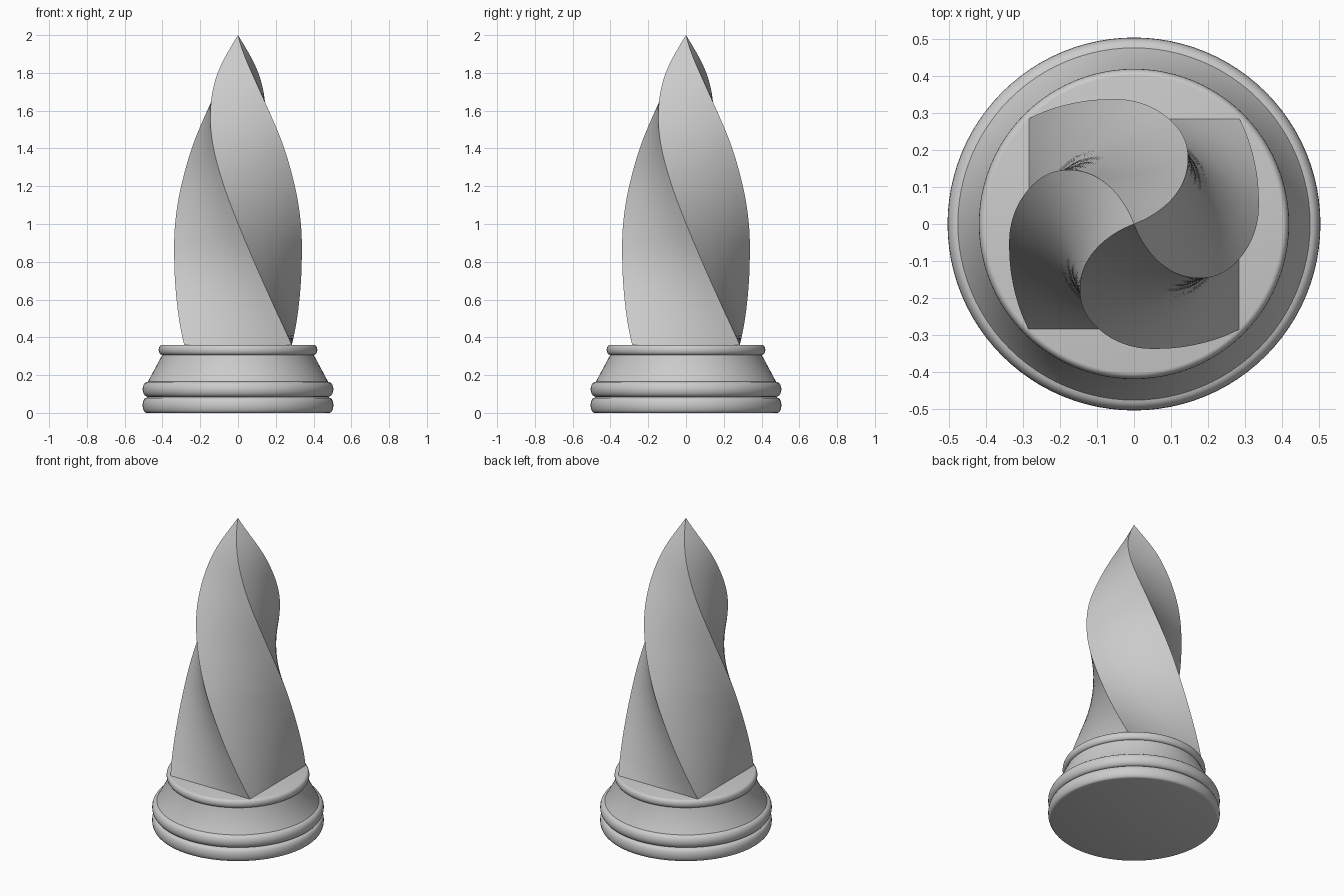
import bpy, bmesh
from math import sin, cos, pi, radians

if "Cube" in bpy.data.objects:
    bpy.data.objects.remove(bpy.data.objects["Cube"])


def finish(name, bm, angle):
    bmesh.ops.remove_doubles(bm, verts=bm.verts, dist=0.0002)
    bmesh.ops.recalc_face_normals(bm, faces=bm.faces)
    me = bpy.data.meshes.new(name)
    bm.to_mesh(me)
    bm.free()
    ob = bpy.data.objects.new(name, me)
    bpy.context.collection.objects.link(ob)
    bpy.ops.object.select_all(action='DESELECT')
    ob.select_set(True)
    bpy.context.view_layer.objects.active = ob
    bpy.ops.object.shade_smooth_by_angle(angle=radians(angle))
    return ob


def loft(bm, rings):
    loops = [[bm.verts.new(p) for p in ring] for ring in rings]
    n = len(loops[0])
    for a, b in zip(loops, loops[1:]):
        for i in range(n):
            j = (i + 1) % n
            bm.faces.new((a[i], a[j], b[j], b[i]))
    return loops


def bead(z0, z1, r_in, r_out, steps=10):
    # half-round moulding
    return [(r_in + (r_out - r_in) * sin(pi * k / steps),
             (z0 + z1) / 2 - (z1 - z0) / 2 * cos(pi * k / steps))
            for k in range(steps + 1)]


# Turned base: two beads, sloping collar, top ring
profile = (bead(0, 0.08, 0.485, 0.505) + bead(0.085, 0.165, 0.477, 0.505)
           + [(0.402, 0.305)] + bead(0.307, 0.36, 0.402, 0.42))
bm = bmesh.new()
N = 96
loops = loft(bm, [[(r * cos(2 * pi * i / N), r * sin(2 * pi * i / N), z)
                   for i in range(N)] for r, z in profile])
bm.faces.new(loops[0])
bm.faces.new(loops[-1])
finish("base", bm, 40)

# Twisted square body: corner radius by height
KEYS = [(0.36, 0.403), (0.6, 0.369), (0.8, 0.348), (1.0, 0.333), (1.2, 0.31),
        (1.44, 0.268), (1.64, 0.204), (1.8, 0.13), (2.0, 0.0)]


def slope(i):
    a, b = KEYS[max(i - 1, 0)], KEYS[min(i + 1, len(KEYS) - 1)]
    return (b[1] - a[1]) / (b[0] - a[0])


def radius(z):
    i = max(k for k in range(len(KEYS) - 1) if KEYS[k][0] <= z + 1e-9)
    (z0, r0), (z1, r1) = KEYS[i], KEYS[i + 1]
    h = z1 - z0
    t = (z - z0) / h
    return ((2*t**3 - 3*t*t + 1) * r0 + (t**3 - 2*t*t + t) * h * slope(i)
            + (3*t*t - 2*t**3) * r1 + (t**3 - t*t) * h * slope(i + 1))


def square_ring(z, cuts=8):
    turn = radians(45 - 70 * (z - 0.36))
    r = radius(z)
    c = [(r * cos(turn + k * pi / 2), r * sin(turn + k * pi / 2)) for k in range(5)]
    return [(a[0] + (b[0] - a[0]) * j / cuts, a[1] + (b[1] - a[1]) * j / cuts, z)
            for a, b in zip(c, c[1:]) for j in range(cuts)]


bm = bmesh.new()
STEPS = 82
loops = loft(bm, [square_ring(0.36 + 1.64 * k / STEPS) for k in range(STEPS + 1)])
bm.faces.new(loops[0])
finish("twisted_body", bm, 40)
